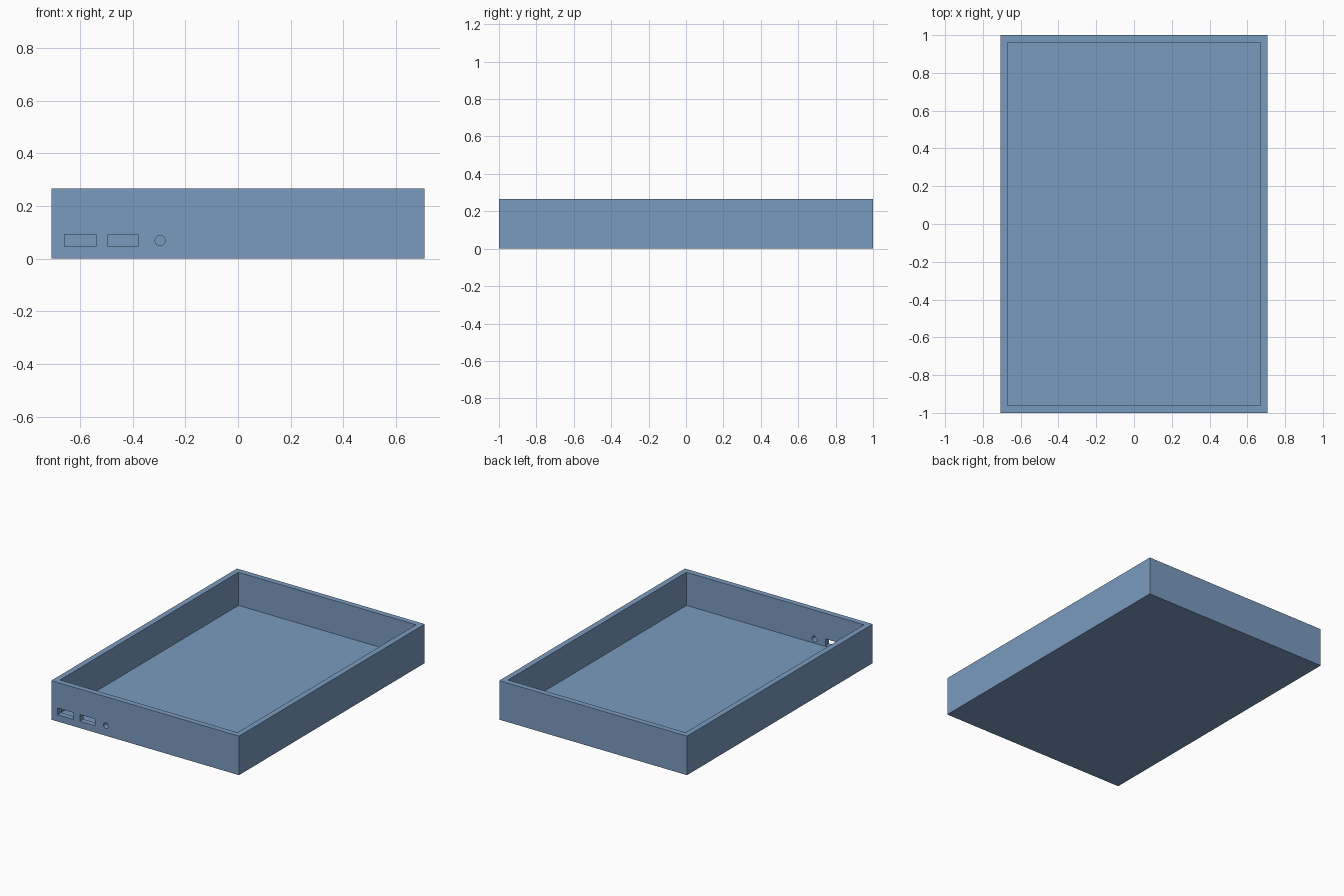
import bpy
import math

if "Cube" in bpy.data.objects:
    bpy.data.objects.remove(bpy.data.objects["Cube"])

W, L, H = 1.416, 2.0, 0.266   # outer size
WALL, FLOOR = 0.039, 0.04     # shell thickness
PORT_Z = 0.069                # height of the port centres

blue = bpy.data.materials.new("steel blue")
blue.diffuse_color = (0.195, 0.328, 0.521, 1.0)
blue.use_nodes = True
blue.node_tree.nodes["Principled BSDF"].inputs["Base Color"].default_value = blue.diffuse_color


def box(name, x0, x1, y0, y1, z0, z1):
    bpy.ops.mesh.primitive_cube_add(
        size=1, location=((x0 + x1) / 2, (y0 + y1) / 2, (z0 + z1) / 2))
    ob = bpy.context.object
    ob.name = name
    ob.scale = (x1 - x0, y1 - y0, z1 - z0)
    bpy.ops.object.transform_apply(location=False, rotation=False, scale=True)
    ob.data.materials.append(blue)
    return ob


def cut(target, cutter):
    cutter.hide_render = True
    mod = target.modifiers.new(cutter.name, 'BOOLEAN')
    mod.operation = 'DIFFERENCE'
    mod.solver = 'EXACT'
    mod.object = cutter
    bpy.context.view_layer.objects.active = target
    bpy.ops.object.modifier_apply(modifier=mod.name)
    bpy.data.objects.remove(cutter, do_unlink=True)


# Open tray: solid block with the inside hollowed out
tray = box("tray", -W / 2, W / 2, -L / 2, L / 2, 0, H)
cut(tray, box("cavity", -W / 2 + WALL, W / 2 - WALL,
              -L / 2 + WALL, L / 2 - WALL, FLOOR, H + 0.1))

# Two rectangular ports through the front wall
y0, y1 = -L / 2 - 0.05, -L / 2 + WALL + 0.03
for i, (x0, x1) in enumerate([(-0.66, -0.539), (-0.493, -0.379)]):
    cut(tray, box(f"port_{i + 1}", x0, x1, y0, y1, PORT_Z - 0.023, PORT_Z + 0.023))

# Round port beside them
bpy.ops.mesh.primitive_cylinder_add(
    vertices=32, radius=0.019, depth=y1 - y0,
    location=(-0.296, (y0 + y1) / 2, PORT_Z), rotation=(math.pi / 2, 0, 0))
round_port = bpy.context.object
round_port.name = "round_port"
round_port.data.materials.append(blue)
cut(tray, round_port)

# Smooth the round bore, keep the box edges sharp
bpy.ops.object.select_all(action='DESELECT')
tray.select_set(True)
bpy.context.view_layer.objects.active = tray
bpy.ops.object.shade_smooth_by_angle(angle=math.radians(30))
